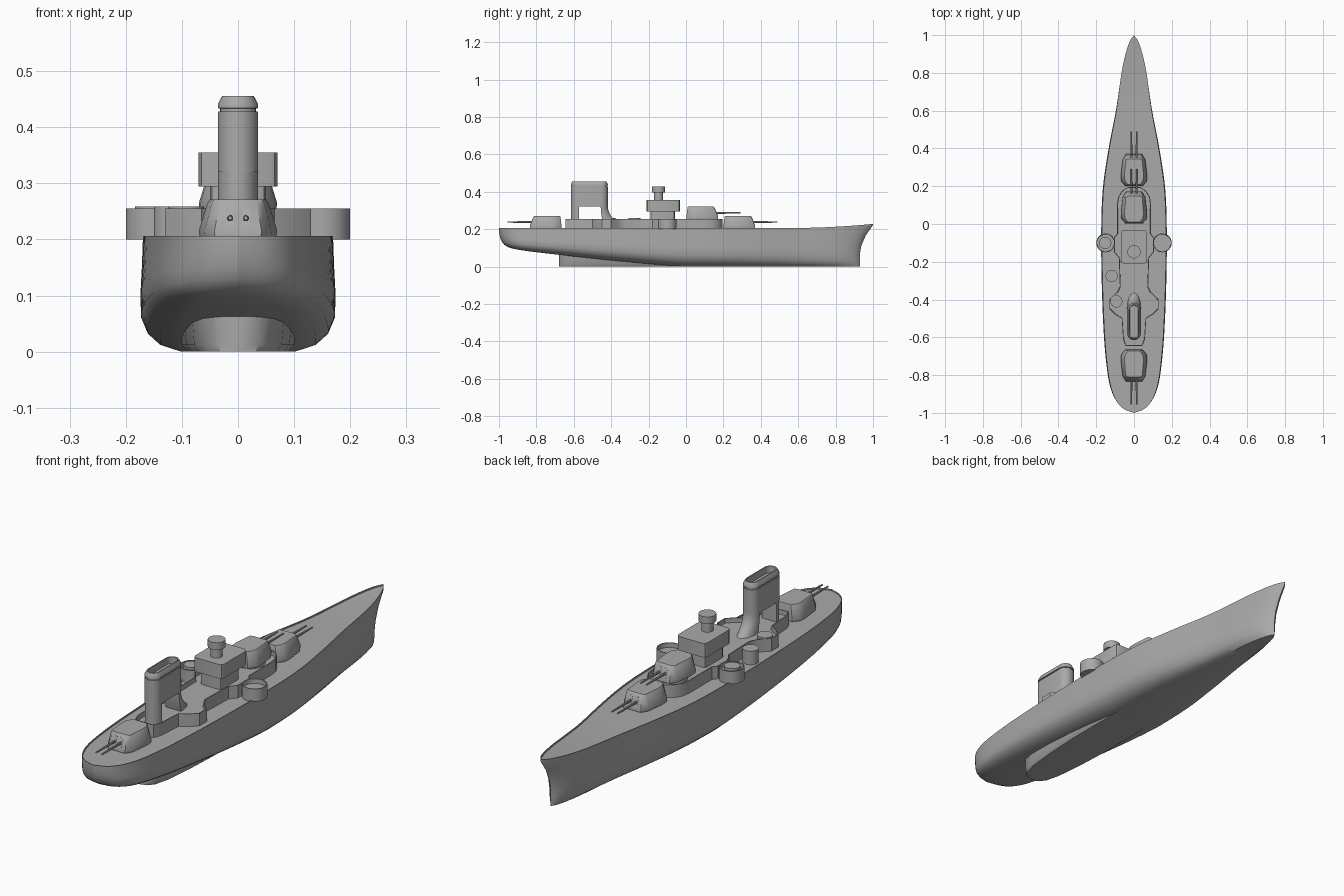
import bpy, bmesh
from math import sin, cos, pi, radians

cube = bpy.data.objects.get("Cube")
if cube:
    bpy.data.objects.remove(cube)

grey = bpy.data.materials.new("ship_grey")
grey.use_nodes = True
grey.diffuse_color = (0.4, 0.4, 0.4, 1)
grey.node_tree.nodes["Principled BSDF"].inputs["Base Color"].default_value = grey.diffuse_color


def loft(name, rings, lip=0, bevel=0):
    """Skin closed rings and cap both ends; lip sinks the top inside a thin wall."""
    bm = bmesh.new()
    rows = [[bm.verts.new(p) for p in ring] for ring in rings]
    n = len(rows[0])
    for a, b in zip(rows, rows[1:]):
        for i in range(n):
            j = (i + 1) % n
            bm.faces.new((a[i], a[j], b[j], b[i]))
    bm.faces.new(rows[0][::-1])
    top = bm.faces.new(rows[-1])
    bmesh.ops.recalc_face_normals(bm, faces=bm.faces)
    if lip:
        bmesh.ops.inset_region(bm, faces=[top], thickness=0.004)
        inner = bmesh.ops.inset_region(bm, faces=[top], thickness=0.0005)
        for v in top.verts:
            v.co.z -= lip
    bmesh.ops.remove_doubles(bm, verts=bm.verts, dist=0.00005)
    bmesh.ops.recalc_face_normals(bm, faces=bm.faces)
    mesh = bpy.data.meshes.new(name)
    bm.to_mesh(mesh)
    bm.free()
    mesh.materials.append(grey)
    ob = bpy.data.objects.new(name, mesh)
    bpy.context.collection.objects.link(ob)
    if bevel:
        mod = ob.modifiers.new("soft_edges", "BEVEL")
        mod.width, mod.segments = bevel, 2
    bpy.ops.object.select_all(action="DESELECT")
    ob.select_set(True)
    bpy.context.view_layer.objects.active = ob
    bpy.ops.object.shade_smooth_by_angle(angle=radians(35))
    return ob


def stadium(y0, y1, r, z, steps=12):
    """Ring with round ends, long along y."""
    ring = []
    for centre, start in ((y1 - r, 0), (y0 + r, pi)):
        for k in range(steps + 1):
            a = start + pi * k / steps
            ring.append((r * cos(a), centre + r * sin(a), z))
    return ring


def drum(name, x, y, r, z0, z1, lip=0, n=32):
    ring = [(x + r * cos(2 * pi * k / n), y + r * sin(2 * pi * k / n)) for k in range(n)]
    return loft(name, [[(*p, z) for p in ring] for z in (z0, z1)], lip)


def prism(name, half, z0, z1, lip=0, bevel=0):
    """Straight walled block from the +x half of its outline."""
    ring = half + [(-x, y) for x, y in reversed(half)]
    return loft(name, [[(x, y, z) for x, y in ring] for z in (z0, z1)], lip, bevel)


def interp(table, y):
    """Smooth curve through (y, value) pairs."""
    for i, ((y0, a), (y1, b)) in enumerate(zip(table, table[1:])):
        if y <= y1:
            break
    slope = lambda k: ((table[min(k + 1, len(table) - 1)][1] - table[max(k - 1, 0)][1])
                       / (table[min(k + 1, len(table) - 1)][0] - table[max(k - 1, 0)][0]))
    h = y1 - y0
    t = (y - y0) / h
    return ((2*t**3 - 3*t*t + 1) * a + (t**3 - 2*t*t + t) * h * slope(i)
            + (3*t*t - 2*t**3) * b + (t**3 - t*t) * h * slope(i + 1))


# Hull: cross-sections with a thin rail, full bilge, rising stern and raked bow
beam = [(-1, 0), (-.985, .045), (-.95, .085), (-.88, .118), (-.78, .138), (-.6, .155), (-.3, .167),
        (0, .169), (.2, .16), (.4, .131), (.6, .094), (.8, .066), (.9, .045), (.97, .021), (1, 0)]
side = [(0, 1), (.25, 1.01), (.5, 1.025), (.7, 1.02), (.84, .95), (.94, .82), (1, .6)]


def hull_section(y):
    w = max(0, interp(beam, y))
    deck = .2 + .022 * max(0, (y - .55) / .45) ** 2
    keel = .1 * max(0, -y) ** 1.2
    inner = max(0, w - .004)
    half = [(inner, y, deck), (inner, y, deck + .006), (w, y, deck + .006)]
    bow, stern = max(0, (y - .5) / .5) ** 2, max(0, (-y - .8) / .2) ** 2
    for f, s in side:
        z = deck + (keel - deck) * f
        rake = min(1, max(0, (deck - z) / .13))
        shift = -.07 * bow * rake ** .7 + .03 * stern * f ** 2 + .03 * stern * f ** 8
        half.append((w * s, y + shift, z))
    return half + [(-x, yy, z) for x, yy, z in reversed(half)]


stations = [-cos(pi * k / 56) for k in range(57)]
loft("hull", [hull_section(y) for y in stations])

# Lower hull body that ends ahead of the stern overhang
foot = [(0, -.68), (.035, -.672), (.06, -.645), (.078, -.58), (.092, -.45), (.1, -.3), (.1, 0)]
outline = foot + [(-x, y) for x, y in reversed(foot)]
loft("lower_hull", [[(x * s, y, z) for x, y in outline]
                    for z, s in ((0, .9), (.012, 1), (.09, 1.08))])

# Raised deck with a low bulwark
raised = [(.035, .195), (.065, .175), (.085, .14), (.09, .1), (.09, -.05), (.105, -.07), (.105, -.15),
          (.08, -.18), (.075, -.33), (.09, -.36), (.13, -.4), (.13, -.45), (.1, -.48),
          (.065, -.5), (.058, -.61), (.045, -.645)]
prism("raised_deck", raised, .195, .255, lip=.02)

# Round side platforms and the gun mounts on the right side
for name, x in (("left", .15), ("right", -.15)):
    drum(name + "_platform", x, -.1, .05, .2, .255, lip=.02)
for i, (x, y) in enumerate(((-.152, -.1), (-.118, -.275), (-.093, -.41))):
    drum(f"gun_mount_{i + 1}", x, y, .032, .2, .259)

# Turrets: many-sided houses with sloped walls and twin guns
house = [(.042, .085), (.06, .055), (.07, -.03), (.067, -.06), (.045, -.085)]


def turret(name, y, z, facing):
    def ring(height, sx, front):
        half = [(px * sx, min(py, front) * (1 if py > 0 else sx ** .3)) for px, py in house]
        full = half + [(-px, py) for px, py in reversed(half)]
        return [(px, y + facing * py, z + height) for px, py in full]
    loft(name + "_house", [ring(0, .97, .085), ring(.012, 1, .085),
                           ring(.062, .78, .066), ring(.068, .72, .06)])
    for s, label in ((1, "left"), (-1, "right")):
        x = s * .014
        # gun barrel, running out of a narrow upright port
        n = 10
        loft(f"{name}_{label}_gun",
             [[(x + r * cos(2 * pi * k / n), y + facing * d, z + .035 + r * sin(2 * pi * k / n))
               for k in range(n)] for d, r in ((.05, .006), (.12, .005), (.205, .0035))])
        loft(f"{name}_{label}_port",
             [[(x + u * .007, y + facing * (d + v), z + h)
               for u, v in ((-1, 0), (1, 0), (1, .006), (-1, .006))]
              for h, d in ((.018, .078), (.056, .063))])


turret("forward_turret", .285, .203, 1)
turret("upper_turret", .087, .252, 1)
turret("aft_turret", -.75, .203, -1)
drum("upper_barbette", 0, .087, .058, .22, .254)

# Bridge tower
def block(name, w, y0, y1, z0, z1, c):
    prism(name, [(w - c, y1), (w - c * .3, y1 - c * .3), (w, y1 - c),
                 (w, y0 + c), (w - c * .3, y0 + c * .3), (w - c, y0)], z0, z1)


block("bridge_base", .05, -.19, -.06, .22, .296, .012)
block("bridge_house", .07, -.21, -.032, .294, .355, .016)
drum("director_post", 0, -.147, .024, .35, .398)
drum("director_top", 0, -.147, .035, .396, .427)

# Funnel: hollow capped trunk on an aft leg and a forward flaring leg
r = .036
loft("funnel_trunk", [stadium(-.615, -.418, s, z) for z, s in ((.32, r), (.428, r))])
loft("funnel_cap", [stadium(-.615 + d, -.418 - d, r - d, z) for d, z in
                    ((.004, .42), (.004, .433), (0, .434), (0, .441), (.008, .456),
                     (.013, .456), (.014, .425))])


def leg(name, rows):
    """Stack of rectangles (y0, y1, z) with one rounded outer end."""
    rings = []
    for y0, y1, z, out in rows:
        flat, rim = (y0, y1) if out > 0 else (y1, y0)
        depth = abs(y1 - y0)
        arc = [(r * cos(pi * k / 12), rim - out * depth * (1 - sin(pi * k / 12)), z)
               for k in range(13)]
        rings.append(arc)
    loft(name, rings)


leg("funnel_aft_leg", [(-.615, -.572, z, -1) for z in (.2, .325)])
leg("funnel_forward_leg", [(-.456 + .014 * t * t, -.418 + .06 * t ** 2.2, .325 - .095 * t, 1)
                           for t in (k / 8 for k in range(9))])
